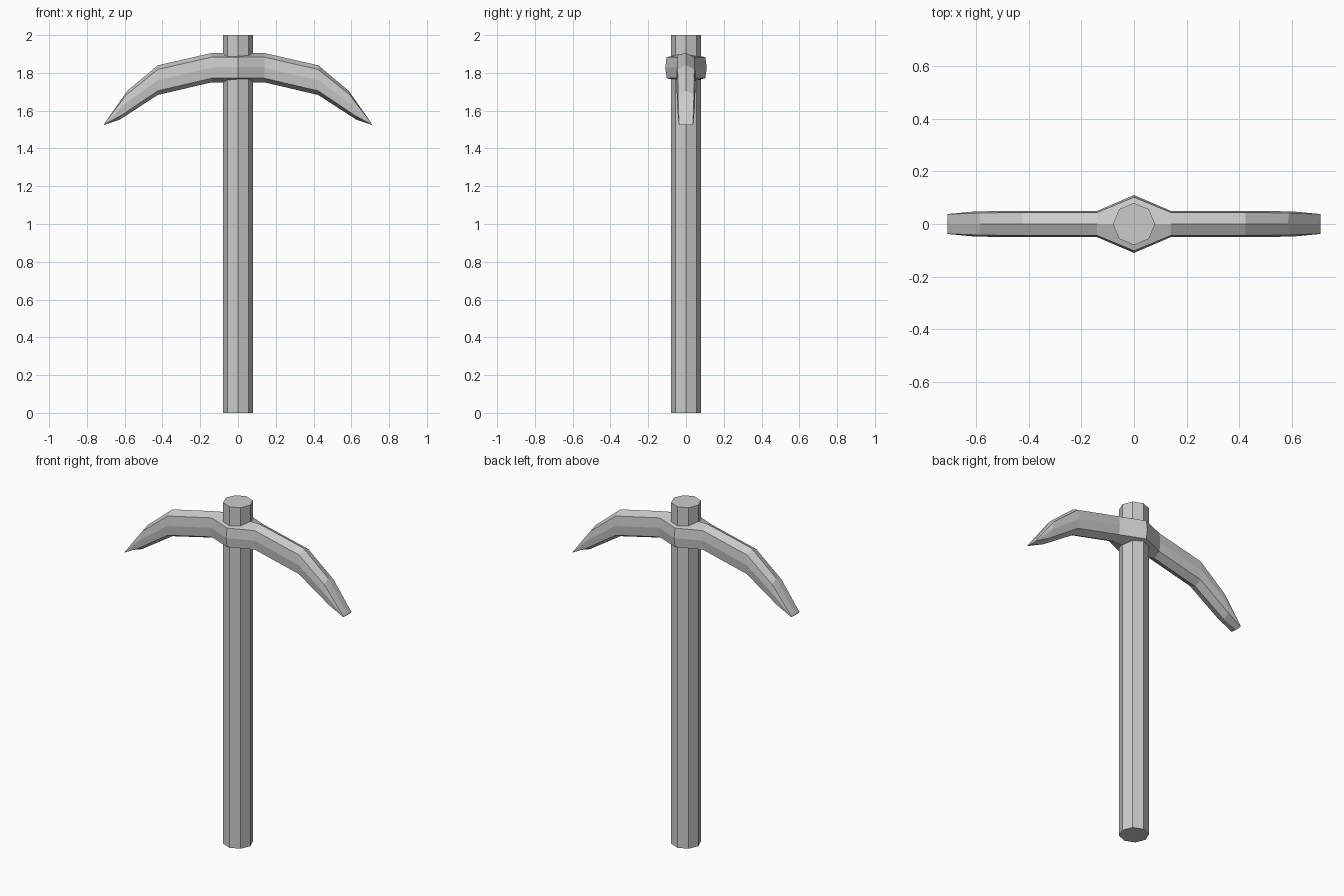
import bpy, bmesh, math

if "Cube" in bpy.data.objects:
    bpy.data.objects.remove(bpy.data.objects["Cube"])


def loft(name, rings):
    """Join equal-length rings of points into a capped, flat-faced solid."""
    bm = bmesh.new()
    loops = [[bm.verts.new(p) for p in ring] for ring in rings]
    n = len(loops[0])
    for a, b in zip(loops, loops[1:]):
        for i in range(n):
            j = (i + 1) % n
            bm.faces.new((a[i], a[j], b[j], b[i]))
    bm.faces.new(loops[0])
    bm.faces.new(loops[-1])
    bmesh.ops.recalc_face_normals(bm, faces=bm.faces)
    mesh = bpy.data.meshes.new(name)
    bm.to_mesh(mesh)
    bm.free()
    obj = bpy.data.objects.new(name, mesh)
    bpy.context.collection.objects.link(obj)
    return obj


# Octagonal handle with corners on the axes
loft("handle", [[(0.08 * math.cos(i * math.pi / 4), 0.08 * math.sin(i * math.pi / 4), z)
                 for i in range(8)] for z in (0, 2)])


def section(top, bottom, half_width, edge_width):
    """Ridged eight-sided section between a top and a bottom (x, z) point."""
    outline = [(0, 0), (edge_width, 0.14), (half_width, 0.5), (edge_width, 0.86),
               (0, 1), (-edge_width, 0.86), (-half_width, 0.5), (-edge_width, 0.14)]
    return [(top[0] + (bottom[0] - top[0]) * t, y, top[1] + (bottom[1] - top[1]) * t)
            for y, t in outline]


# Pick head: sections from the eye around the handle out to the chisel tip
half = [
    section((0, 1.905), (0, 1.75), 0.11, 0.102),
    section((0.14, 1.905), (0.14, 1.75), 0.05, 0.044),
    section((0.425, 1.84), (0.425, 1.683), 0.05, 0.044),
    section((0.585, 1.706), (0.625, 1.553), 0.048, 0.042),
    section((0.707, 1.533), (0.71, 1.524), 0.038, 0.037),
]
mirrored = [[(-x, y, z) for x, y, z in ring] for ring in half[:0:-1]]
loft("pick_head", mirrored + half)
